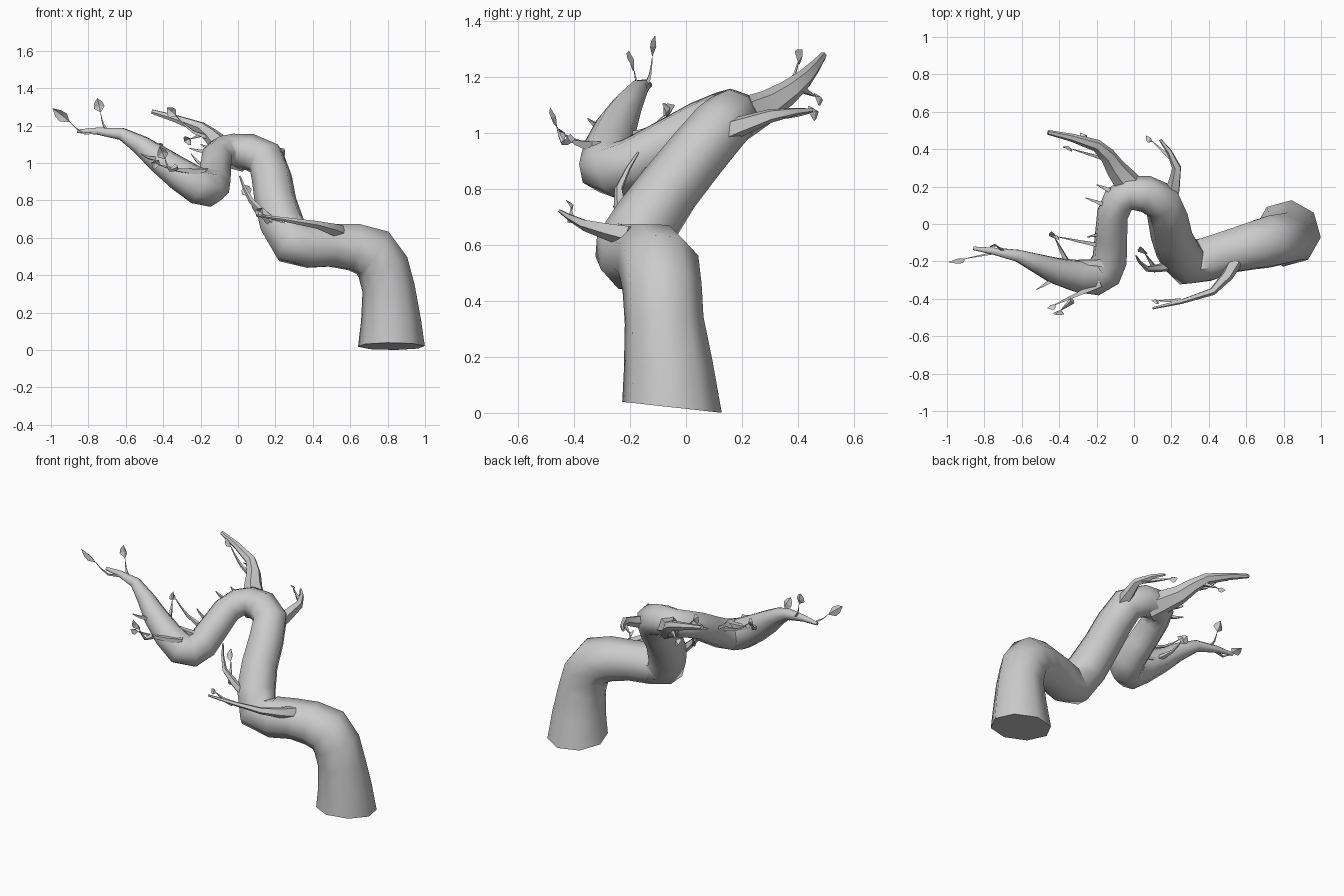
import bpy, bmesh, math
from mathutils import Vector

if "Cube" in bpy.data.objects:
    bpy.data.objects.remove(bpy.data.objects["Cube"])

UP = Vector((0, 0, 1))


def finish(bm, name, angle):
    bmesh.ops.recalc_face_normals(bm, faces=bm.faces)
    me = bpy.data.meshes.new(name)
    bm.to_mesh(me)
    bm.free()
    ob = bpy.data.objects.new(name, me)
    bpy.context.collection.objects.link(ob)
    bpy.ops.object.select_all(action='DESELECT')
    ob.select_set(True)
    bpy.context.view_layer.objects.active = ob
    bpy.ops.object.shade_smooth_by_angle(angle=math.radians(angle))


def smooth_path(pts):
    """Add one Catmull-Rom point between each pair of control points."""
    out = []
    for i in range(len(pts) - 1):
        a, b, c, d = (pts[max(i - 1, 0)], pts[i], pts[i + 1], pts[min(i + 2, len(pts) - 1)])
        out += [b, (b + c) * 0.5625 - (a + d) * 0.0625]
    return out + [pts[-1]]


def tube(name, pts, sides, start=None):
    """Tapered tube; each point is a 4D vector of position and radius."""
    bm = bmesh.new()
    pts = smooth_path([Vector(p) for p in pts])
    P = [p.to_3d() for p in pts]
    ref, prev, rings = Vector((1, 0.3, 0.2)), None, []
    for i, p in enumerate(P):
        t = (P[min(i + 1, len(P) - 1)] - P[max(i - 1, 0)]).normalized()
        if prev:
            ref = prev.rotation_difference(t) @ ref
        else:
            t = start or t
            ref = UP if abs(t.x) > 0.7 else ref
        u = (ref - t * ref.dot(t)).normalized()
        v = t.cross(u)
        ref, prev = u, t
        angles = [math.tau * (j + 0.5) / sides for j in range(sides)]
        rings.append([bm.verts.new(p + pts[i].w * (math.cos(k) * u + math.sin(k) * v))
                      for k in angles])
    for r0, r1 in zip(rings, rings[1:]):
        for j in range(sides):
            k = (j + 1) % sides
            bm.faces.new((r0[j], r0[k], r1[k], r1[j]))
    bm.faces.new(rings[0])
    bm.faces.new(rings[-1])
    finish(bm, name, 50)


def leaf(base, d, width=0.06):
    """Pointed leaf, slightly folded along its midrib."""
    s = d.cross(Vector((0, 1, 0.4))).normalized() * width / 2
    n = d.cross(s).normalized() * width * 0.15
    bm = bmesh.new()
    vb, vt, mid = (bm.verts.new(q) for q in (base, base + d, base + d / 2 - n))
    for k in (1, -1):
        lo = bm.verts.new(base + d * 0.35 + s * k + n)
        hi = bm.verts.new(base + d * 0.65 + s * k * 0.8 + n)
        for f in ((vb, lo, mid), (lo, hi, mid), (hi, vt, mid)):
            bm.faces.new(f)
    finish(bm, "leaf", 20)


def branch(name, r, *pts, sides=5):
    """Branch whose radius tapers by rule along its points."""
    m = len(pts) - 1
    tube(name, [(*p, r * (1 - 0.85 * (i / m) ** 0.8)) for i, p in enumerate(pts)], sides)


def twig(base, tip, leaf_size=0.08, sag=0.25, r=0.018):
    """Thin twig that leaves sideways, curls up and ends in a leaf."""
    a, b = Vector(base), Vector(tip)
    mid = a.lerp(b, 0.6) - UP * sag * (b.z - a.z)
    branch("twig", r, a, mid, b, sides=4)
    if leaf_size:
        leaf(b, (b - mid).normalized() * leaf_size)


# Main twisting trunk
tube("trunk", [
    (.82, -.05, .02, .18), (.805, -.078, .33, .142), (.72, -.095, .52, .145),
    (.5, -.15, .56, .122), (.29, -.205, .575, .128), (.2, -.06, .8, .112),
    (.15, .12, 1.02, .105), (-.03, .165, 1.065, .092), (-.115, .05, 1.03, .085),
    (-.13, -.19, .89, .095), (-.21, -.285, .875, .1), (-.42, -.25, 1.02, .074),
    (-.62, -.17, 1.155, .035), (-.86, -.13, 1.17, .01)], 8, Vector((0, .11, 1)).normalized())

# Side branches
branch("back_branch", .085, (.02, .15, 1.03), (-.1, .3, 1.1), (-.2, .42, 1.19),
       (-.46, .49, 1.275), sides=6)
branch("right_branch", .05, (.18, .08, .98), (.23, .3, 1.06), (.14, .45, 1.08))
branch("front_branch", .042, (.54, -.2, .63), (.42, -.36, .67), (.1, -.45, .72))
branch("inner_branch", .03, (.2, -.22, .67), (.07, -.24, .8), (.01, -.17, .93))

# Leafy twigs
twig((-.7, -.145, 1.175), (-.9, -.185, 1.22), .12, 1, .012)
twig((-.7, -.14, 1.175), (-.735, -.12, 1.27), .08, .25, .01)
twig((-.16, -.21, .95), (-.39, -.2, .99), .04, .25, .028)
twig((-.36, -.2, .99), (-.42, -.08, 1.06), .06)
twig((-.16, -.12, .96), (-.4, -.07, 1.07), .05)
twig((-.18, -.32, .95), (-.42, -.43, .99), .05, .25, .025)
twig((-.33, -.41, .98), (-.39, -.46, 1.02), .08, 1)
twig((-.1, .33, 1.12), (-.33, .4, 1.25), .07)
twig((-.17, .4, 1.16), (-.25, .46, 1.13), .05, 0)
twig((.12, -.25, .73), (.06, -.16, .82))
twig((.22, .33, 1.06), (.1, .44, 1.07), .05)
twig((.25, -.41, .69), (.13, -.41, .73), .04)

# Bare thorns on the arch and outer limb
twig((-.15, .1, 1.06), (-.26, .14, 1.08), 0)
twig((-.13, .18, 1.08), (-.2, .21, 1.1), 0)
twig((-.16, -.05, .98), (-.25, -.07, 1.05), 0)
twig((-.42, -.29, 1.02), (-.52, -.35, 1.05), 0)
